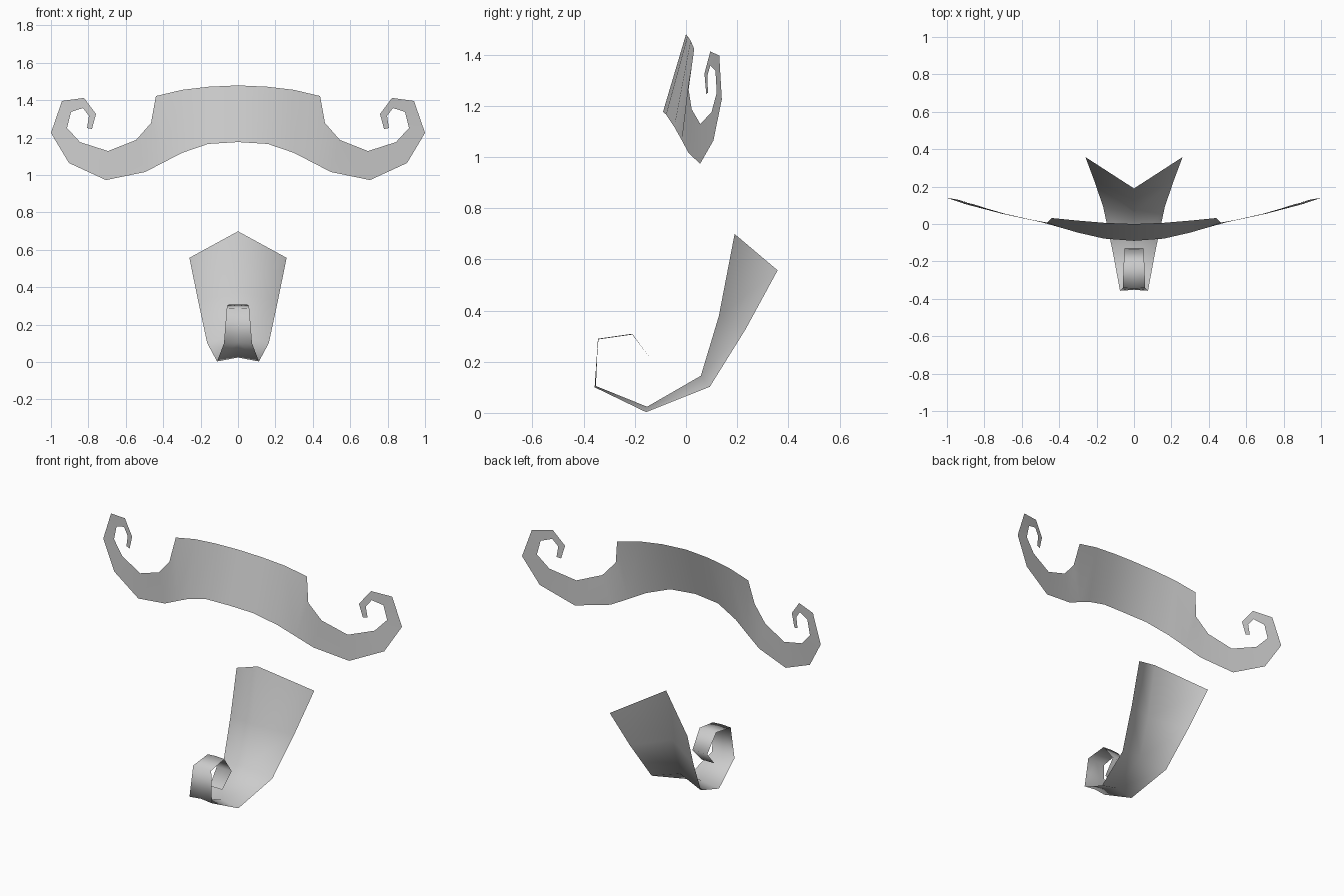
import bpy, bmesh

cube = bpy.data.objects.get("Cube")
if cube:
    bpy.data.objects.remove(cube, do_unlink=True)

grey = bpy.data.materials.new("light grey")
grey.use_nodes = True
COLOUR = (0.6, 0.6, 0.6, 1)
grey.diffuse_color = COLOUR
grey.node_tree.nodes["Principled BSDF"].inputs["Base Color"].default_value = COLOUR


def mirrored_strip(name, rows):
    """Skin pairs of points into a thin sheet, mirrored across x = 0."""
    bm = bmesh.new()
    pairs = [[bm.verts.new(p) for p in row] for row in rows]
    for (a, b), (c, d) in zip(pairs, pairs[1:]):
        bm.faces.new((a, b, d, c))
    bmesh.ops.remove_doubles(bm, verts=bm.verts, dist=0.0005)
    for f in bm.faces:
        f.smooth = True
    mesh = bpy.data.meshes.new(name)
    bm.to_mesh(mesh)
    bm.free()
    mesh.materials.append(grey)
    obj = bpy.data.objects.new(name, mesh)
    bpy.context.collection.objects.link(obj)
    mirror = obj.modifiers.new("Mirror", 'MIRROR')
    mirror.use_clip = True
    mirror.merge_threshold = 0.001
    return obj


# Moustache: (upper or inner edge, lower or outer edge) from the centre to the curl tip
mirrored_strip("moustache", [
    ((0, 0.0, 1.479), (0, -0.09, 1.176)),
    ((0.155, 0.006, 1.472), (0.16, -0.078, 1.166)),
    ((0.30, 0.018, 1.455), (0.30, -0.046, 1.118)),
    ((0.439, 0.032, 1.422), (0.40, -0.017, 1.066)),
    ((0.465, 0.008, 1.278), (0.497, 0.01, 1.016)),
    ((0.545, 0.022, 1.187), (0.497, 0.01, 1.016)),
    ((0.695, 0.056, 1.128), (0.706, 0.055, 0.973)),
    ((0.845, 0.10, 1.176), (0.904, 0.107, 1.064)),
    ((0.914, 0.12, 1.251), (1.0, 0.14, 1.225)),
    ((0.893, 0.115, 1.337), (0.941, 0.13, 1.396)),
    ((0.829, 0.095, 1.358), (0.824, 0.095, 1.412)),
    ((0.797, 0.083, 1.316), (0.759, 0.072, 1.326)),
    ((0.807, 0.086, 1.251), (0.781, 0.079, 1.246)),
])

# Beard: (centre crease, side edge) from the curl tip round to the top
mirrored_strip("beard", [
    ((0, -0.21, 0.117), (0.042, -0.21, 0.117)),
    ((0, -0.132, 0.202), (0.05, -0.132, 0.202)),
    ((0, -0.21, 0.309), (0.055, -0.21, 0.306)),
    ((0, -0.344, 0.29), (0.06, -0.342, 0.287)),
    ((0, -0.352, 0.105), (0.075, -0.357, 0.10)),
    ((0, -0.152, 0.024), (0.112, -0.156, 0.003)),
    ((0, 0.058, 0.145), (0.165, 0.093, 0.102)),
    ((0, 0.128, 0.377), (0.213, 0.233, 0.327)),
    ((0, 0.19, 0.699), (0.26, 0.358, 0.557)),
])
